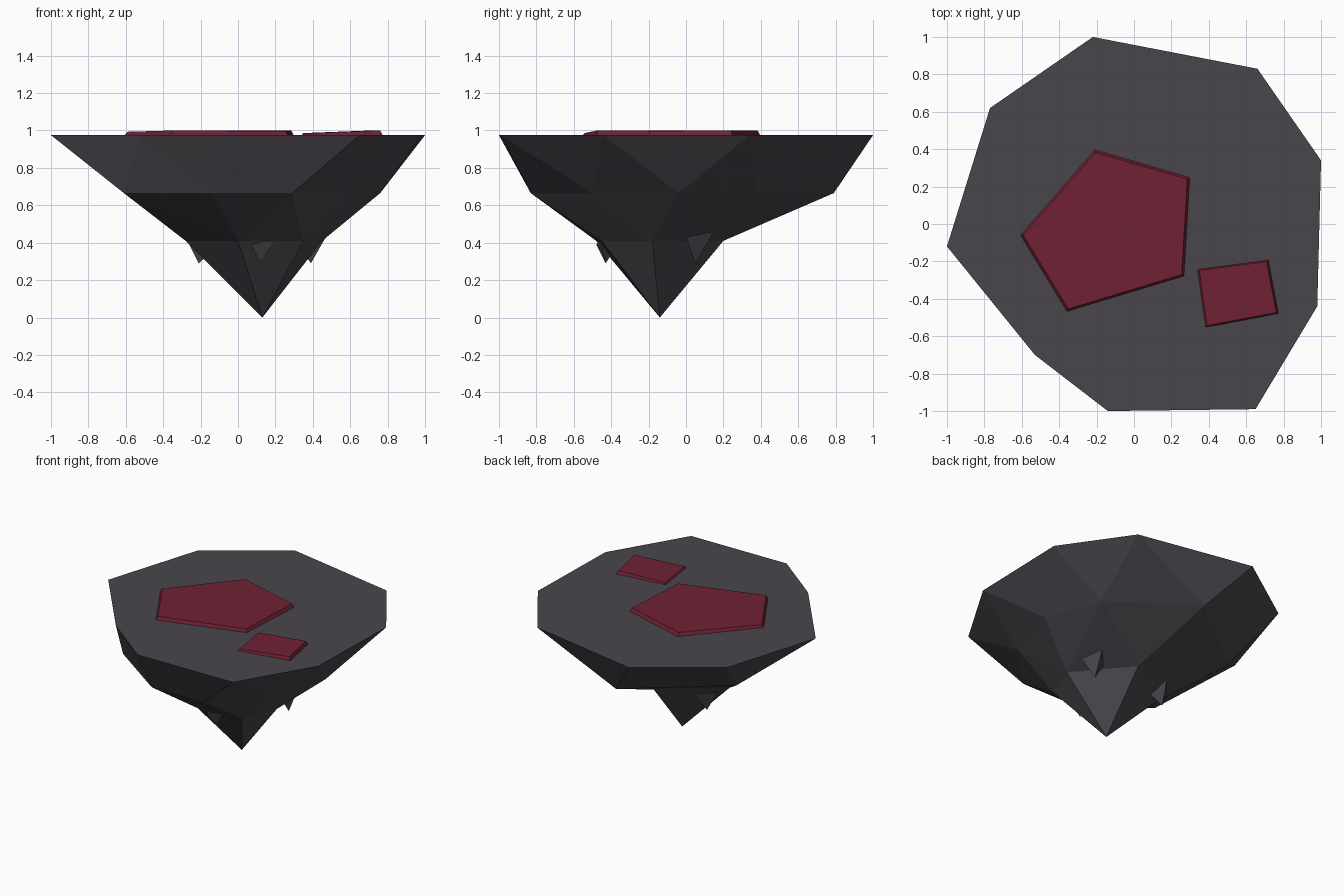
import bpy, bmesh
from mathutils import Vector

if "Cube" in bpy.data.objects:
    bpy.data.objects.remove(bpy.data.objects["Cube"])


def material(name, color):
    m = bpy.data.materials.new(name)
    m.diffuse_color = (*color, 1)
    m.use_nodes = True
    m.node_tree.nodes["Principled BSDF"].inputs["Base Color"].default_value = m.diffuse_color
    return m


STONE = material("dark_stone", (0.068, 0.062, 0.073))
RED = material("deep_red", (0.160, 0.015, 0.034))


def finish(bm, name, mat):
    bmesh.ops.recalc_face_normals(bm, faces=bm.faces[:])
    mesh = bpy.data.meshes.new(name)
    bm.to_mesh(mesh)
    bm.free()
    mesh.materials.append(mat)
    ob = bpy.data.objects.new(name, mesh)
    bpy.context.collection.objects.link(ob)
    return ob


def ring(bm, pts, z):
    return [bm.verts.new((x, y, z)) for x, y in pts]


def stitch(bm, a, b):
    """Join two closed rings with triangles, always taking the shorter diagonal."""
    i = j = 0
    while i < len(a) or j < len(b):
        va, vb = a[i % len(a)], b[j % len(b)]
        na, nb = a[(i + 1) % len(a)], b[(j + 1) % len(b)]
        step_a = (na.co - vb.co).length < (nb.co - va.co).length
        if j == len(b) or (i < len(a) and step_a):
            bm.faces.new((va, na, vb))
            i += 1
        else:
            bm.faces.new((va, nb, vb))
            j += 1


# floating rock: flat top, two uneven faceted rings, pointed bottom
bm = bmesh.new()
rim = ring(bm, [(.98, -.44), (1, .34), (.66, .83), (-.22, 1), (-.77, .62),
                (-1, -.12), (-.53, -.70), (-.14, -1), (.65, -.99)], .975)
middle = ring(bm, [(.76, -.04), (.61, .38), (.03, .79), (-.61, .27),
                   (-.61, -.50), (-.14, -.83), (.29, -.83), (.61, -.50)], .665)
lower = ring(bm, [(.45, -.18), (.13, .20), (-.28, -.12), (0, -.48), (.35, -.45)], .41)
tip = bm.verts.new((.13, -.14, 0))
bm.faces.new(rim)
stitch(bm, rim, middle)
stitch(bm, middle, lower)
for k, v in enumerate(lower):
    bm.faces.new((v, lower[(k + 1) % len(lower)], tip))
finish(bm, "floating_rock", STONE)


# small hanging shards
def shard(name, base, point):
    bm = bmesh.new()
    b = [bm.verts.new(p) for p in base]
    t = bm.verts.new(point)
    bm.faces.new(b)
    for k in range(3):
        bm.faces.new((b[k], b[(k + 1) % 3], t))
    finish(bm, name, STONE)


shard("front_shard", [(.07, -.48, .39), (.20, -.46, .42), (.13, -.34, .42)], (.12, -.43, .29))
shard("right_shard", [(.47, 0, .43), (.41, .15, .46), (.30, .03, .42)], (.39, .05, .29))
shard("left_shard", [(-.28, .02, .43), (-.17, .15, .44), (-.13, .02, .36)], (-.21, .05, .29))


# thin bevelled slabs lying on the rock
def slab(name, corners, inset):
    bm = bmesh.new()
    c = sum((Vector(p[:2]) for p in corners), Vector((0, 0))) / len(corners)
    low, top = [], []
    for x, y, z in corners:
        q = Vector((x, y))
        r = q + (c - q).normalized() * inset
        low.append(bm.verts.new((x, y, .97)))
        top.append(bm.verts.new((r.x, r.y, z)))
    bm.faces.new(low)
    bm.faces.new(top)
    n = len(low)
    for k in range(n):
        m = (k + 1) % n
        bm.faces.new((low[k], low[m], top[m], top[k]))
    finish(bm, name, RED)


slab("large_slab", [(-.61, -.06, .993), (-.36, -.47, 1), (.27, -.28, .997),
                    (.30, .25, 1), (-.21, .40, 1)], .018)
slab("small_slab", [(.335, -.24, .986), (.38, -.555, .986), (.775, -.48, 1),
                    (.72, -.19, 1)], .016)
